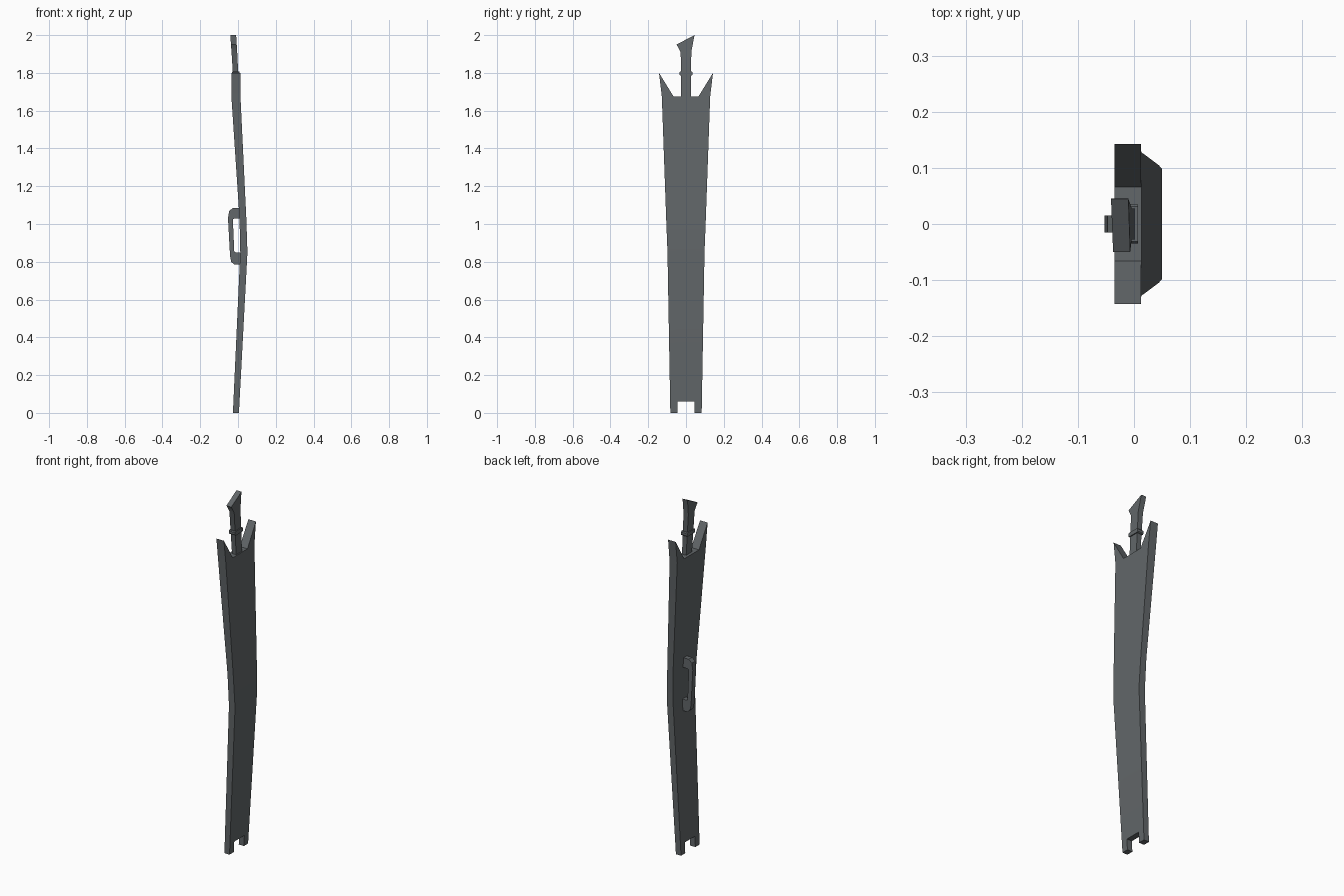
import bpy, bmesh

if "Cube" in bpy.data.objects:
    bpy.data.objects.remove(bpy.data.objects["Cube"])

metal = bpy.data.materials.new("dark grey metal")
metal.diffuse_color = (0.122, 0.135, 0.142, 1)
metal.use_nodes = True
metal.node_tree.nodes["Principled BSDF"].inputs["Base Color"].default_value = metal.diffuse_color


def lerp(table, z):
    """Piecewise linear lookup of (low, high) by height."""
    for (z0, a0, b0), (z1, a1, b1) in zip(table, table[1:]):
        if z <= z1:
            t = (z - z0) / (z1 - z0)
            return a0 + (a1 - a0) * t, b0 + (b1 - b0) * t
    return table[-1][1:]


def slab(name, faces, place):
    """Thicken a flat patch of 2D faces; place(u, v) gives its two 3D sides."""
    bm = bmesh.new()
    vs, edges = {}, {}
    for f in faces:
        for p in f:
            if p not in vs:
                vs[p] = [bm.verts.new(c) for c in place(*p)]
        bm.faces.new([vs[p][0] for p in f])
        bm.faces.new([vs[p][1] for p in reversed(f)])
        for e in zip(f, f[1:] + f[:1]):
            edges.setdefault(frozenset(e), []).append(e)
    for uses in edges.values():
        if len(uses) == 1:
            a, b = uses[0]
            bm.faces.new((vs[a][0], vs[a][1], vs[b][1], vs[b][0]))
    bmesh.ops.recalc_face_normals(bm, faces=bm.faces)
    me = bpy.data.meshes.new(name)
    bm.to_mesh(me)
    bm.free()
    me.materials.append(metal)
    ob = bpy.data.objects.new(name, me)
    bpy.context.collection.objects.link(ob)
    bpy.context.view_layer.objects.active = ob
    ob.select_set(True)
    bpy.ops.object.shade_smooth_by_angle(angle=0.52)
    ob.select_set(False)
    return ob


# Bent scabbard plate: rows of (z, outer half width, inner half width)
rows = [(0, .083, .045), (.06, .084, .045), (.85, .098, .05),
        (1.03, .105, .055), (1.675, .128, .066)]
faces = []
for i, ((z0, o0, n0), (z1, o1, n1)) in enumerate(zip(rows, rows[1:])):
    for s in (-1, 1):
        faces.append([(s * n0, z0), (s * o0, z0), (s * o1, z1), (s * n1, z1)][::s])
    if i:
        faces.append([(-n0, z0), (n0, z0), (n1, z1), (-n1, z1)])
# horn-like tips either side of the mouth
for s in (-1, 1):
    faces.append([(s * .066, 1.675), (s * .128, 1.675), (s * .143, 1.8)][::s])
bend = [(0, -.027, .005), (.85, .012, .05), (1.03, .008, .044),
        (1.675, -.035, .013), (1.8, -.035, .012)]


def by_bend(table):
    def place(y, z):
        a, b = lerp(table, z)
        return (a, y, z), (b, y, z)
    return place


slab("scabbard_plate", faces, by_bend(bend))

# Carrying handle: paired outer and inner outline in x, z
outer = [(.022, .785), (-.02, .785), (-.036, .80), (-.042, .83),
         (-.053, 1.03), (-.047, 1.068), (-.028, 1.085), (.016, 1.085)]
inner = [(.022, .85), (-.012, .85), (-.018, .852), (-.02, .858),
         (-.027, 1.018), (-.025, 1.026), (-.018, 1.03), (.016, 1.03)]
loop = [[outer[i], outer[i + 1], inner[i + 1], inner[i]] for i in range(7)]
slab("carry_handle", loop, lambda x, z: ((x, -.015, z), (x, .015, z)))

# Sword grip with slanted, flared pommel
tilt = [(1.62, -.016, .009), (1.8, -.026, .003), (2.0, -.041, -.01)]
grip = [[(-.026, 1.65), (.026, 1.65), (.028, 1.91), (-.028, 1.91)],
        [(-.028, 1.91), (.028, 1.91), (.045, 2.0), (-.05, 1.95)]]
slab("sword_grip", grip, by_bend(tilt))

# Collar ring around the grip
ring = [[(-.031, 1.785), (.031, 1.785), (.035, 1.79), (.035, 1.803),
         (.031, 1.808), (-.031, 1.808), (-.035, 1.803), (-.035, 1.79)]]
slab("grip_collar", ring, by_bend([(1.7, -.028, .01), (1.9, -.037, .004)]))
